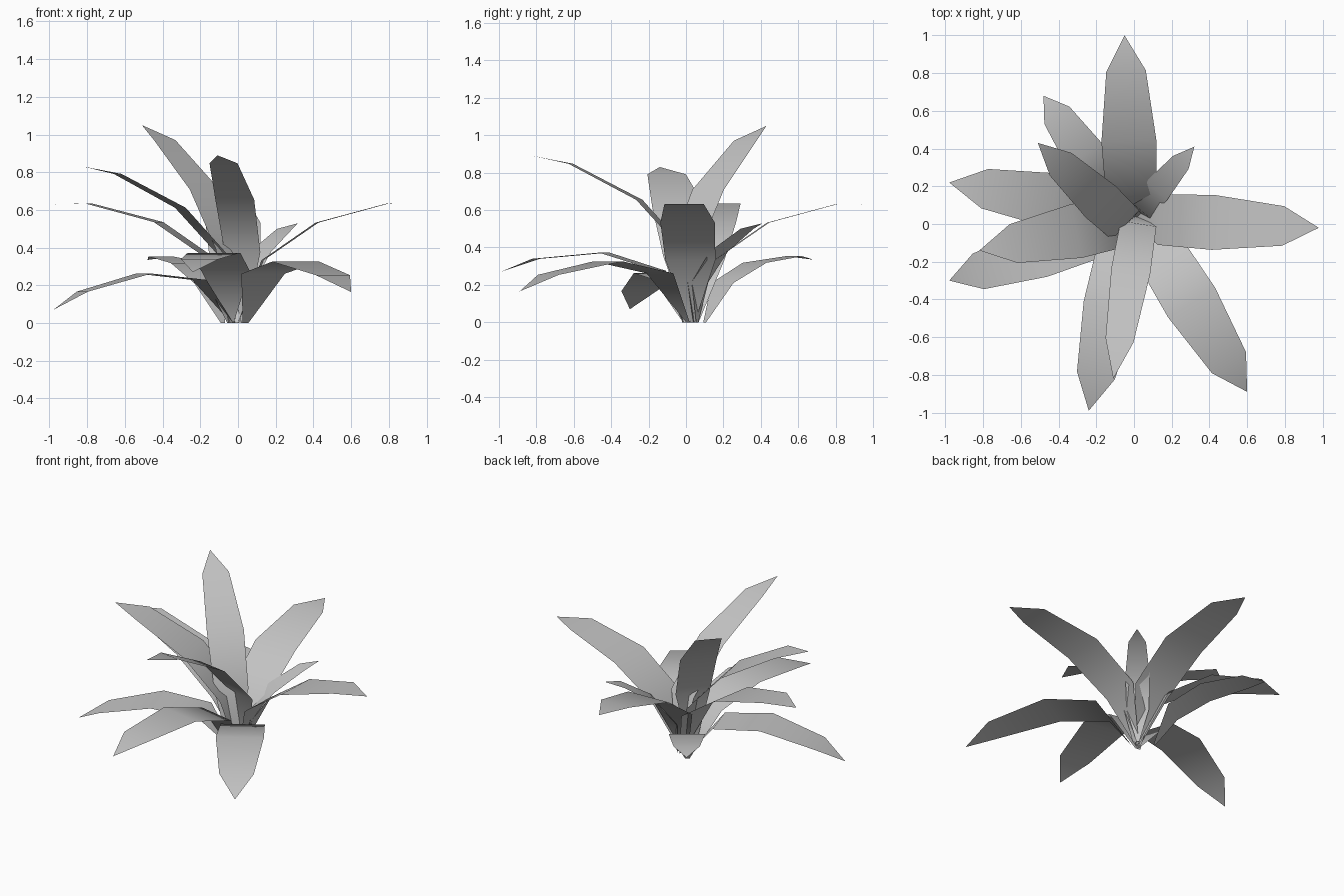
import bpy
import bmesh
from mathutils import Vector

default_cube = bpy.data.objects.get("Cube")
if default_cube:
    bpy.data.objects.remove(default_cube, do_unlink=True)

# One plain leaf colour
leaf_grey = bpy.data.materials.new("leaf_grey")
leaf_grey.use_nodes = True
leaf_grey.diffuse_color = (0.55, 0.55, 0.55, 1)
shader = leaf_grey.node_tree.nodes["Principled BSDF"]
shader.inputs["Base Color"].default_value = leaf_grey.diffuse_color
shader.inputs["Roughness"].default_value = 0.8


def make_leaf(name, root, tip, arch=1.0, width=1.0):
    """Arched blade from root to tip: narrow foot, broad middle, pointed end."""
    start = Vector((root[0], root[1], 0))
    chord = Vector(tip) - start
    length = chord.length
    along = chord.normalized()
    side = Vector((0, 0, 1)).cross(along).normalized()
    lift = along.cross(side)
    droop = arch - 1

    # Rows: distance along the chord, height above it, half width
    rows = [
        (0, 0, 0.015),
        (0.25 - 0.25 * droop, 0.18, 0.115),
        (0.55 - 0.2 * droop, 0.19, 0.125),
        (0.865 - 0.1 * droop, 0.09, 0.09),
    ]
    bm = bmesh.new()
    pairs = []
    for distance, height, half in rows:
        centre = start + (along * distance + lift * height * arch) * length
        offset = side * half * width * length
        pairs.append((bm.verts.new(centre + offset), bm.verts.new(centre - offset)))
    for (left, right), (next_left, next_right) in zip(pairs, pairs[1:]):
        bm.faces.new((left, right, next_right, next_left))
    left, right = pairs[-1]
    bm.faces.new((left, right, bm.verts.new(tip)))
    for face in bm.faces:
        face.smooth = True

    mesh = bpy.data.meshes.new(name)
    bm.to_mesh(mesh)
    bm.free()
    mesh.materials.append(leaf_grey)
    leaf = bpy.data.objects.new(name, mesh)
    bpy.context.collection.objects.link(leaf)
    return leaf


# Wide arching leaves
make_leaf("left_leaf", (0.0, 0.03), (0.98, -0.02, 0.63))
make_leaf("back_leaf", (-0.01, 0.02), (-0.05, 1.0, 0.63))
make_leaf("right_leaf", (0.0, 0.05), (-0.98, 0.22, 0.63))
make_leaf("right_raised_leaf", (-0.02, 0.02), (-0.82, -0.14, 0.83))

# Low drooping leaves
make_leaf("front_low_leaf", (-0.04, -0.01), (-0.24, -0.99, 0.27), arch=1.25, width=1.1)
make_leaf("front_left_low_leaf", (0.04, 0.01), (0.6, -0.89, 0.165), arch=1.2, width=1.1)
make_leaf("front_right_low_leaf", (-0.03, 0.0), (-0.98, -0.3, 0.07), arch=1.2, width=1.1)

# Narrow upright leaves
make_leaf("tall_back_leaf", (-0.04, -0.01), (-0.51, 0.43, 1.05), arch=0.9, width=0.75)
make_leaf("tall_front_leaf", (0.03, 0.04), (-0.11, -0.82, 0.89), arch=1.05, width=0.67)

# Short rear leaves
make_leaf("short_back_right_leaf", (-0.08, 0.1), (-0.48, 0.68, 0.335), width=1.15)
make_leaf("short_back_left_leaf", (0.02, 0.06), (0.32, 0.41, 0.53), width=0.85)
